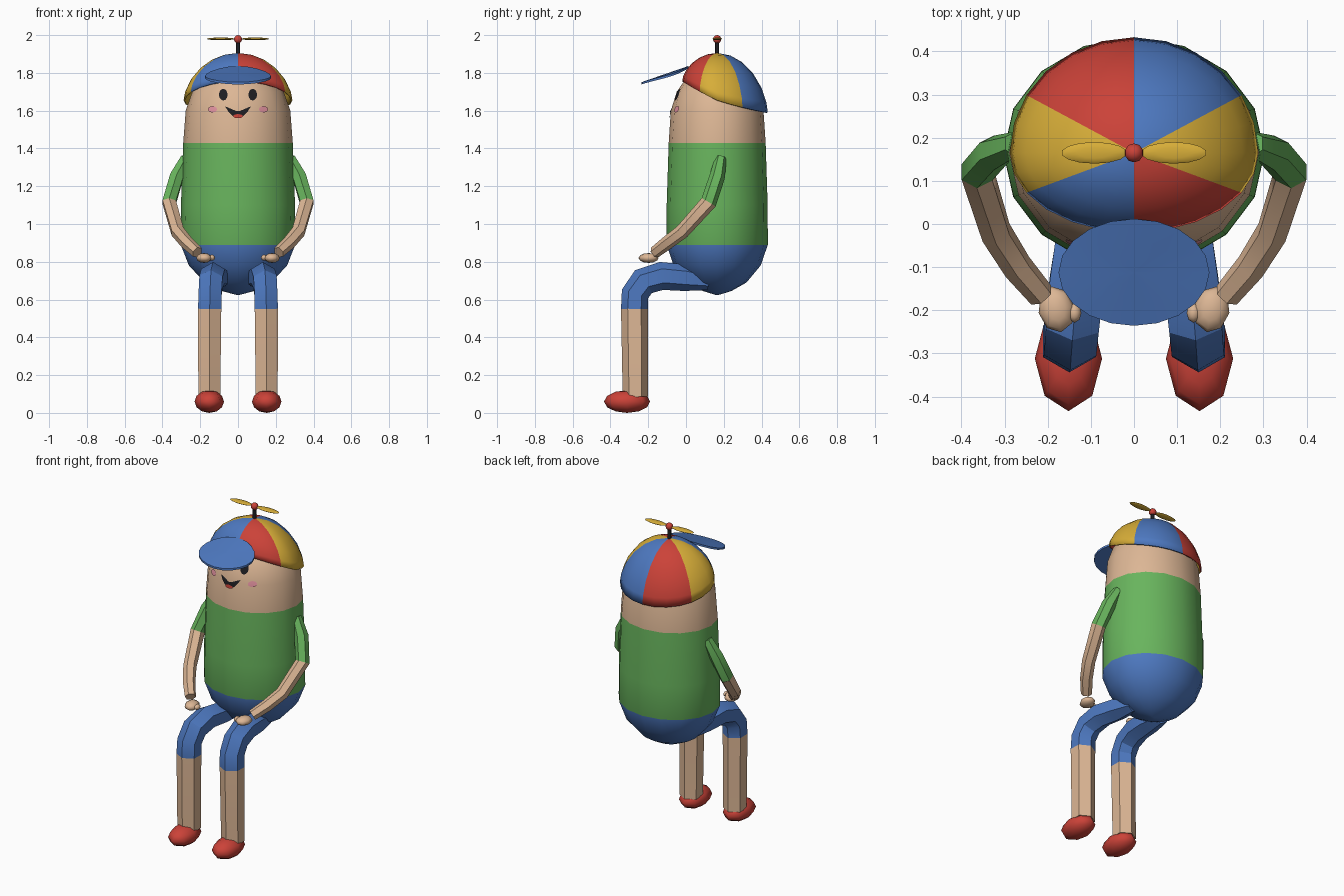
import bpy, bmesh, math
from mathutils import Vector, Matrix

if "Cube" in bpy.data.objects:
    bpy.data.objects.remove(bpy.data.objects["Cube"])

def mat(name, r, g, b):
    m = bpy.data.materials.new(name)
    m.diffuse_color = (r, g, b, 1)
    m.use_nodes = True
    m.node_tree.nodes["Principled BSDF"].inputs["Base Color"].default_value = m.diffuse_color
    return m

SKIN = mat("skin", 0.72, 0.47, 0.30)
GREEN = mat("shirt_green", 0.14, 0.46, 0.11)
BLUE = mat("blue", 0.075, 0.19, 0.53)
RED = mat("red", 0.60, 0.055, 0.04)
YELLOW = mat("yellow", 0.68, 0.42, 0.04)
BLACK = mat("black", 0.012, 0.012, 0.015)
PINK = mat("cheek_pink", 0.72, 0.27, 0.33)
CY = 0.165  # y of the body axis

def finish(name, bm, mats, rule=None, angle=30, fix_normals=True):
    if fix_normals:
        bmesh.ops.recalc_face_normals(bm, faces=bm.faces[:])
    me = bpy.data.meshes.new(name)
    if rule:
        for f in bm.faces:
            f.material_index = rule(f.calc_center_median())
    bm.to_mesh(me)
    bm.free()
    for m in mats:
        me.materials.append(m)
    ob = bpy.data.objects.new(name, me)
    bpy.context.collection.objects.link(ob)
    bpy.ops.object.select_all(action='DESELECT')
    ob.select_set(True)
    bpy.context.view_layer.objects.active = ob
    bpy.ops.object.shade_smooth_by_angle(angle=math.radians(angle))
    return ob

def loft(bm, rings, cap_start=True, cap_end=True):
    vs = [[bm.verts.new(p) for p in r] for r in rings]
    n = len(vs[0])
    for a, b in zip(vs, vs[1:]):
        for i in range(n):
            bm.faces.new((a[i], a[(i + 1) % n], b[(i + 1) % n], b[i]))
    if cap_start:
        bm.faces.new(vs[0][::-1])
    if cap_end:
        bm.faces.new(vs[-1])

def ball(name, loc, size, m, seg=8, rings=6, rot=0.0, angle=60):
    bm = bmesh.new()
    bmesh.ops.create_uvsphere(bm, u_segments=seg, v_segments=rings, radius=1)
    M = Matrix.Translation(loc) @ Matrix.Rotation(rot, 4, 'Z') @ Matrix.Diagonal((*size, 1))
    bmesh.ops.transform(bm, matrix=M, verts=bm.verts[:])
    return finish(name, bm, [m], angle=angle)

def limb(name, path, radii, mats, rule):
    """Six-sided tube with mitred joints and a ridge facing forward."""
    pts = [Vector(p) for p in path]
    rings = []
    for i, p in enumerate(pts):
        d0 = (p - pts[max(i - 1, 0)]).normalized() if i else (pts[1] - p).normalized()
        d1 = (pts[i + 1] - p).normalized() if i < len(pts) - 1 else d0
        t = (d0 + d1).normalized()
        n = t.cross(Vector((1, 0, 0))).normalized()
        b = n.cross(t)
        k = 1 / max(t.dot(d0), 0.7)
        rings.append([p + radii[i] * (n * math.cos(a) * k + b * math.sin(a))
                      for a in (math.pi / 3 * j for j in range(6))])
    bm = bmesh.new()
    loft(bm, rings)
    return finish(name, bm, mats, rule)

# Body: one rounded capsule with trousers, shirt and head bands
PROFILE = [(0.625, 0.01), (0.645, 0.085), (0.69, 0.175), (0.78, 0.26), (0.89, 0.303),
           (1.10, 0.302), (1.43, 0.29), (1.60, 0.277), (1.70, 0.242), (1.76, 0.195),
           (1.82, 0.12), (1.85, 0.01)]
RATIO = 0.885
bm = bmesh.new()
loft(bm, [[(r * math.cos(a), CY + RATIO * r * math.sin(a), z)
           for a in (math.tau * i / 16 for i in range(16))] for z, r in PROFILE])
finish("body", bm, [SKIN, GREEN, BLUE], lambda c: 2 if c.z < 0.89 else (1 if c.z < 1.43 else 0), 40)

# Face details: thin plates laid on the front of the head
def face_y(x, z):
    for (z0, r0), (z1, r1) in zip(PROFILE, PROFILE[1:]):
        if z0 <= z <= z1:
            r = r0 + (r1 - r0) * (z - z0) / (z1 - z0)
            return CY - RATIO * math.sqrt(max(r * r - x * x, 0))

def plate(name, outline, m, lift=0.004):
    bm = bmesh.new()
    cx = sum(p[0] for p in outline) / len(outline)
    cz = sum(p[1] for p in outline) / len(outline)
    c = bm.verts.new((cx, face_y(cx, cz) - lift, cz))
    vs = [bm.verts.new((x, face_y(x, z) - lift, z)) for x, z in outline]
    for a, b in zip(vs, vs[1:] + vs[:1]):
        bm.faces.new((c, a, b))
    for f in bm.faces:
        f.normal_update()
        if f.normal.y > 0:
            f.normal_flip()
    return finish(name, bm, [m], fix_normals=False)

def oval(x, z, rx, rz, n=12):
    return [(x + rx * math.cos(math.tau * i / n), z + rz * math.sin(math.tau * i / n)) for i in range(n)]

def crescent(w, top, sag_top, sag_low, n=8):
    u = [-1 + 2 * i / n for i in range(n + 1)]
    upper = [(w * s, top - sag_top * (1 - s * s)) for s in u]
    lower = [(w * s, top - sag_low * (1 - s * s)) for s in u[::-1]]
    return upper + lower[1:-1]

for side, s in (("right", 1), ("left", -1)):
    plate(side + "_eye", oval(s * 0.078, 1.685, 0.023, 0.031), BLACK)
    plate(side + "_cheek", oval(s * 0.135, 1.607, 0.024, 0.017), PINK)
plate("mouth", crescent(0.068, 1.623, 0.026, 0.062), BLACK)
plate("tongue", oval(0, 1.571, 0.026, 0.011), RED, 0.008)

# Cap: six coloured wedges, rim high at the front and low at the back
def cap_point(a, t):
    s = math.sin(a)
    ry = 0.268 if s > 0 else 0.185
    rim = 1.655 - 0.083 * s + 0.0175 * s * s
    q = t * math.pi / 2
    r = math.sin(q)
    return (0.288 * r * math.cos(a), CY + ry * r * s, rim + (1.905 - rim) * max(math.cos(q), 0) ** 1.2)

def cap_colour(c):
    a = math.degrees(math.atan2((c.y - CY) / (0.268 if c.y > CY else 0.185), c.x / 0.288))
    return (1, 2, 0, 1, 2, 0)[int(((a + 30) % 360) // 60)]

bm = bmesh.new()
loft(bm, [[cap_point(math.tau * i / 24, t) for i in range(24)]
          for t in (1, 0.85, 0.68, 0.5, 0.33, 0.17, 0.01)], cap_start=False)
cap = finish("cap", bm, [RED, YELLOW, BLUE], cap_colour)
mod = cap.modifiers.new("thickness", 'SOLIDIFY')
mod.thickness, mod.offset = 0.008, -1

# Visor: tilted, gently arched oval sheet
def visor_ring(k, dz):
    out = []
    for i in range(20):
        a = math.tau * i / 20
        x, y = 0.175 * k * math.cos(a), -0.112 + 0.124 * k * math.sin(a)
        out.append((x, y, 1.745 + 0.27 * (y + 0.235) + 0.018 * (1 - (x / 0.175) ** 2) * (y + 0.235) / 0.24 + dz))
    return out

bm = bmesh.new()
loft(bm, [visor_ring(0.02, -0.006), visor_ring(0.6, -0.006), visor_ring(1, -0.006),
          visor_ring(1, 0.006), visor_ring(0.6, 0.006), visor_ring(0.02, 0.006)])
finish("visor", bm, [BLUE])

# Propeller
bm = bmesh.new()
bmesh.ops.create_cone(bm, cap_ends=True, segments=8, radius1=0.011, radius2=0.011, depth=0.09,
                      matrix=Matrix.Translation((0, CY, 1.93)))
finish("propeller_stem", bm, [BLACK], angle=50)
ball("propeller_knob", (0, CY, 1.978), (0.022, 0.022, 0.022), RED, 10, 8)
for side, s in (("right", 1), ("left", -1)):
    ball(side + "_propeller_blade", (s * 0.092, CY, 1.98), (0.077, 0.025, 0.007), YELLOW, 14, 6)

# Limbs, mirrored left and right
LEG = [(0.105, 0.12, 0.695), (0.115, 0.0, 0.715), (0.132, -0.13, 0.725), (0.143, -0.225, 0.695),
       (0.148, -0.27, 0.63), (0.15, -0.273, 0.55), (0.152, -0.268, 0.085)]
LEG_R = [0.045, 0.07, 0.073, 0.071, 0.07, 0.071, 0.067]
ARM = [(0.275, 0.185, 1.35), (0.325, 0.165, 1.25), (0.364, 0.12, 1.115),
       (0.32, -0.02, 0.96), (0.27, -0.1, 0.9), (0.215, -0.165, 0.85)]
ARM_R = [0.03, 0.041, 0.041, 0.038, 0.036, 0.032]
for side, s in (("right", 1), ("left", -1)):
    limb(side + "_leg", [(s * x, y, z) for x, y, z in LEG], LEG_R, [BLUE, SKIN],
         lambda c: 1 if c.z < 0.54 else 0)
    limb(side + "_arm", [(s * x, y, z) for x, y, z in ARM], ARM_R, [GREEN, SKIN],
         lambda c: 1 if c.z < 1.11 else 0)
    ball(side + "_shoe", (s * 0.152, -0.312, 0.06), (0.078, 0.122, 0.06), RED)
    ball(side + "_hand", (s * 0.18, -0.198, 0.82), (0.042, 0.054, 0.026), SKIN, rot=-s * 0.2)
    ball(side + "_thumb", (s * 0.138, -0.206, 0.822), (0.016, 0.023, 0.016), SKIN)
